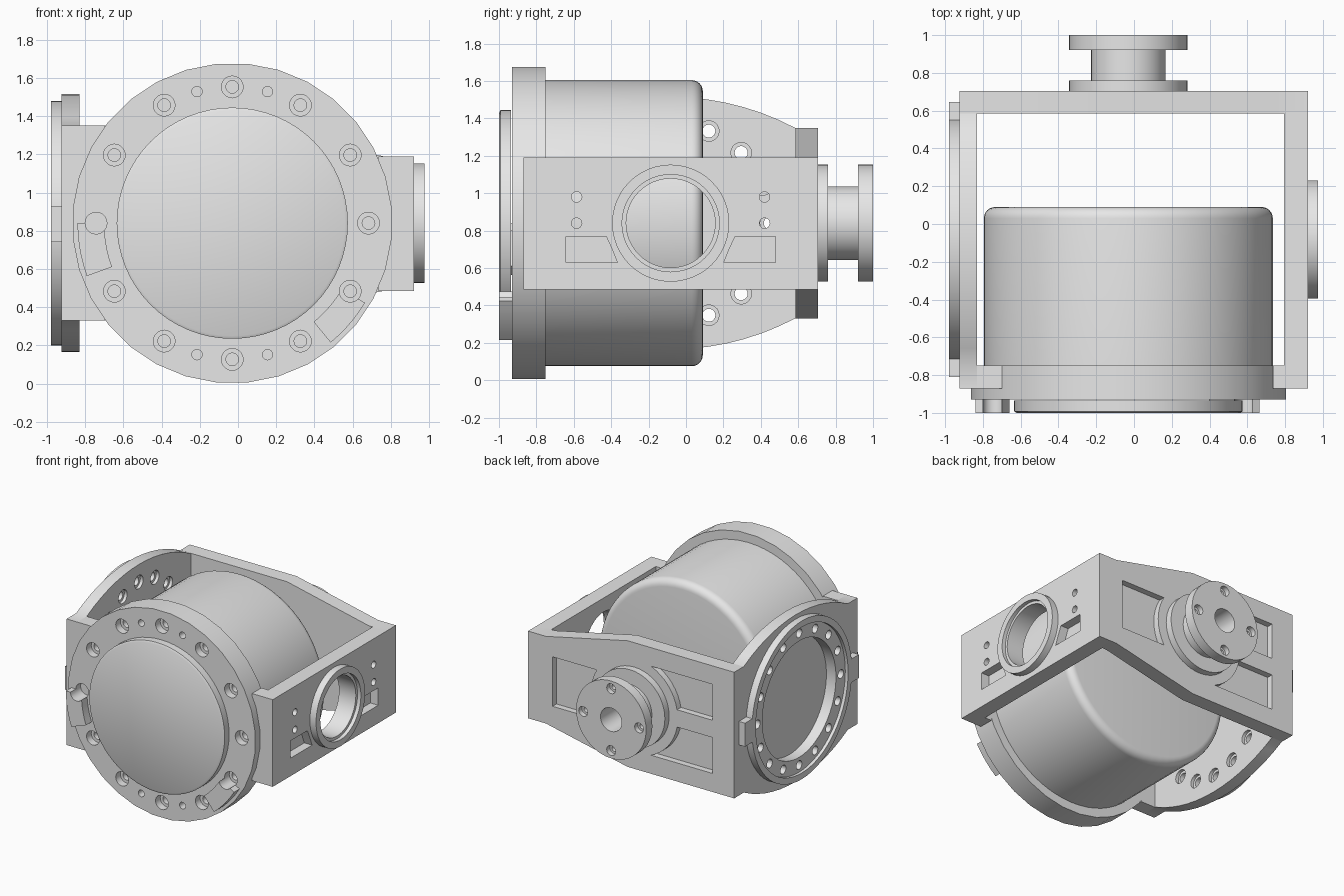
import bpy, bmesh, math
from mathutils import Vector

if "Cube" in bpy.data.objects:
    bpy.data.objects.remove(bpy.data.objects["Cube"])

grey = bpy.data.materials.new("plain_grey")
grey.diffuse_color = (0.8, 0.8, 0.8, 1)
grey.use_nodes = True
grey.node_tree.nodes["Principled BSDF"].inputs["Base Color"].default_value = grey.diffuse_color

CX, CY, CZ = -0.03, -0.082, 0.84   # drum axis x, side axis y, shared height


def place(axis, u, v, t):
    return Vector((u, t, v)) if axis == 'y' else Vector((t, u, v))


def lathe(bm, axis, u, v, profile, n=48, phase=0.0):
    """Closed turned solid: profile is (radius, position along axis)."""
    rings = []
    for r, t in profile:
        rings.append([bm.verts.new(place(axis, u + r * math.cos(phase + 2 * math.pi * i / n),
                                         v + r * math.sin(phase + 2 * math.pi * i / n), t))
                      for i in range(n)])
    for a, b in zip(rings, rings[1:]):
        for i in range(n):
            j = (i + 1) % n
            bm.faces.new((a[i], a[j], b[j], b[i]))
    bm.faces.new(rings[0])
    bm.faces.new(rings[-1])


def prism(bm, axis, pts, t0, t1):
    """Flat outline extruded along an axis."""
    a = [bm.verts.new(place(axis, u, v, t0)) for u, v in pts]
    b = [bm.verts.new(place(axis, u, v, t1)) for u, v in pts]
    for i in range(len(pts)):
        j = (i + 1) % len(pts)
        bm.faces.new((a[i], a[j], b[j], b[i]))
    bm.faces.new(a)
    bm.faces.new(b)


def box(bm, x0, x1, y0, y1, z0, z1):
    prism(bm, 'y', [(x0, z0), (x1, z0), (x1, z1), (x0, z1)], y0, y1)


def arc(u, v, r, a0, a1, n):
    return [(u + r * math.cos(math.radians(a0 + (a1 - a0) * i / n)),
             v + r * math.sin(math.radians(a0 + (a1 - a0) * i / n))) for i in range(n + 1)]


def make_object(name, bm):
    bmesh.ops.recalc_face_normals(bm, faces=bm.faces)
    me = bpy.data.meshes.new(name)
    bm.to_mesh(me)
    bm.free()
    ob = bpy.data.objects.new(name, me)
    bpy.context.collection.objects.link(ob)
    return ob


def part(name, build, *cutters):
    bm = bmesh.new()
    build(bm)
    ob = make_object(name, bm)
    for cutter in cutters:
        cb = bmesh.new()
        cutter(cb)
        co = make_object("cutter", cb)
        co.hide_render = True
        mod = ob.modifiers.new("cut", 'BOOLEAN')
        mod.operation, mod.solver, mod.object = 'DIFFERENCE', 'EXACT', co
        dg = bpy.context.evaluated_depsgraph_get()
        me = bpy.data.meshes.new_from_object(ob.evaluated_get(dg))
        ob.modifiers.clear()
        ob.data = me
        bpy.data.objects.remove(co)
    ob.data.materials.clear()
    ob.data.materials.append(grey)
    ob.data.shade_smooth()
    ob.data.set_sharp_from_angle(angle=math.radians(30))
    return ob


# Drum with rounded back edge, and raised front cover
round_edge = [(r, t) for r, t in arc(0.705, 0.03, 0.06, 0, 90, 6)]
part("drum", lambda bm: lathe(bm, 'y', CX, CZ, [(0.765, -0.76)] + round_edge, 64))
part("front_cover", lambda bm: lathe(bm, 'y', CX, CZ,
     [(0.605, -0.935), (0.605, -0.992), (0.59, -1.0)], 64))


# Front flange with counterbored bolt holes and pin holes
def bolt_holes(bm):
    for i in range(12):
        a = math.radians(30 * i)
        lathe(bm, 'y', CX + 0.713 * math.cos(a), CZ + 0.713 * math.sin(a),
              [(0.057, -1.05), (0.057, -0.87), (0.033, -0.87), (0.033, -0.78)], 20)
    for deg in (75, 105, 255, 285):
        a = math.radians(deg)
        lathe(bm, 'y', CX + 0.713 * math.cos(a), CZ + 0.713 * math.sin(a),
              [(0.027, -1.05), (0.027, -0.85)], 16)


part("front_flange", lambda bm: lathe(bm, 'y', CX, CZ, [(0.838, -0.93), (0.838, -0.75)],
                                      32, math.pi / 32), bolt_holes)


# Two raised stop blocks on the flange
def stop_blocks(bm):
    for a0, a1 in ((180, 200), (309.5, 329)):
        prism(bm, 'y', arc(CX, CZ, 0.81, a0, a1, 5) + arc(CX, CZ, 0.67, a1, a0, 5), -1.0, -0.93)


part("stop_blocks", stop_blocks, bolt_holes)


# Left arm with bowed edges, its ring with tabs, recess and bolt circle
def left_arm(bm):
    half = math.degrees(math.asin(0.665 / 1.42))
    top = arc(CY, 1.515 - 1.42, 1.42, 90 - half, 90 + half, 14)
    bottom = arc(CY, 0.165 + 1.42, 1.42, 270 - half, 270 + half, 14)
    prism(bm, 'x', [(0.6, 1.35)] + top + [(-0.87, 1.35), (-0.87, 0.33)] + bottom + [(0.6, 0.33)],
          -0.925, -0.83)


def left_recess(bm):
    lathe(bm, 'x', CY, CZ, [(0.59, -1.05), (0.59, -0.955), (0.47, -0.955), (0.47, -0.87)], 64)


def left_holes(bm):
    for i in range(16):
        a = math.radians(22.5 * i)
        lathe(bm, 'x', CY + 0.533 * math.cos(a), CZ + 0.533 * math.sin(a),
              [(0.035, -1.05), (0.035, -0.855), (0.055, -0.855), (0.055, -0.78)], 18)


part("left_arm", left_arm, left_recess, left_holes)
part("left_ring", lambda bm: lathe(bm, 'x', CY, CZ, [(0.64, -0.925), (0.64, -0.98)], 64),
     left_recess, left_holes)


def ring_tabs(bm):
    for y0, y1 in ((-0.81, -0.7), (0.54, 0.645)):
        box(bm, -0.98, -0.925, y0, y1, 0.74, 0.93)


part("ring_tabs", ring_tabs)
part("left_front_tab", lambda bm: box(bm, -0.83, -0.70, -0.87, -0.75, 0.33, 1.35))


# Right arm with boss, through bore, small holes and shallow pockets
def right_bore(bm):
    lathe(bm, 'x', CY, CZ, [(0.238, 0.7), (0.238, 0.945), (0.26, 0.945), (0.26, 1.05)], 48)
    for y in (-0.585, 0.42):
        for z in (0.84, 0.98):
            lathe(bm, 'x', y, z, [(0.028, 0.7), (0.028, 1.05)], 16)


def right_pockets(bm):
    for s in (-1, 1):
        prism(bm, 'x', [(CY + s * u, z) for u, z in
                        ((0.56, 0.77), (0.345, 0.77), (0.313, 0.70), (0.285, 0.63), (0.56, 0.63))],
              0.85, 1.05)


part("right_arm", lambda bm: box(bm, 0.795, 0.92, -0.87, 0.6, 0.485, 1.19),
     right_bore, right_pockets)
part("right_boss", lambda bm: lathe(bm, 'x', CY, CZ, [(0.313, 0.92), (0.313, 0.975)], 48),
     right_bore)
part("right_front_tab", lambda bm: box(bm, 0.735, 0.795, -0.87, -0.75, 0.485, 1.19))


# Back plate, tapering to the right, with three pockets following the hub
def back_plate(bm):
    prism(bm, 'y', [(-0.925, 0.33), (0.03, 0.33), (0.76, 0.485), (0.92, 0.485),
                    (0.92, 1.19), (0.76, 1.19), (0.03, 1.35), (-0.925, 1.35)], 0.585, 0.705)


def back_pockets(bm):
    r = 0.39
    lo, hi = (math.degrees(math.asin(d / r)) for d in (0.07, 0.36))
    prism(bm, 'y', [(-0.73, CZ + 0.07), (-0.73, CZ + 0.36)]
          + arc(CX, CZ, r, 180 - hi, 180 - lo, 8), 0.655, 0.8)
    prism(bm, 'y', [(-0.73, CZ - 0.36), (-0.73, CZ - 0.07)]
          + arc(CX, CZ, r, 180 + lo, 180 + hi, 8), 0.655, 0.8)
    mid = math.degrees(math.asin(0.2 / r))
    prism(bm, 'y', [(0.70, CZ - 0.2), (0.70, CZ + 0.2)]
          + arc(CX, CZ, r, mid, -mid, 8), 0.655, 0.8)


part("back_plate", back_plate, back_pockets)


# Spool-shaped back hub with centre bore and four bolt holes
def hub(bm):
    lathe(bm, 'y', CX, CZ, [(0.313, 0.705), (0.313, 0.76), (0.197, 0.76), (0.197, 0.92),
                            (0.313, 0.92), (0.313, 1.0)], 48)


def hub_holes(bm):
    lathe(bm, 'y', CX, CZ, [(0.095, 0.72), (0.095, 1.1)], 32)
    for i in range(4):
        a = math.radians(90 * i)
        lathe(bm, 'y', CX + 0.25 * math.cos(a), CZ + 0.25 * math.sin(a),
              [(0.022, 0.85), (0.022, 0.96), (0.04, 0.96), (0.04, 1.1)], 16)


part("back_hub", hub, hub_holes)
